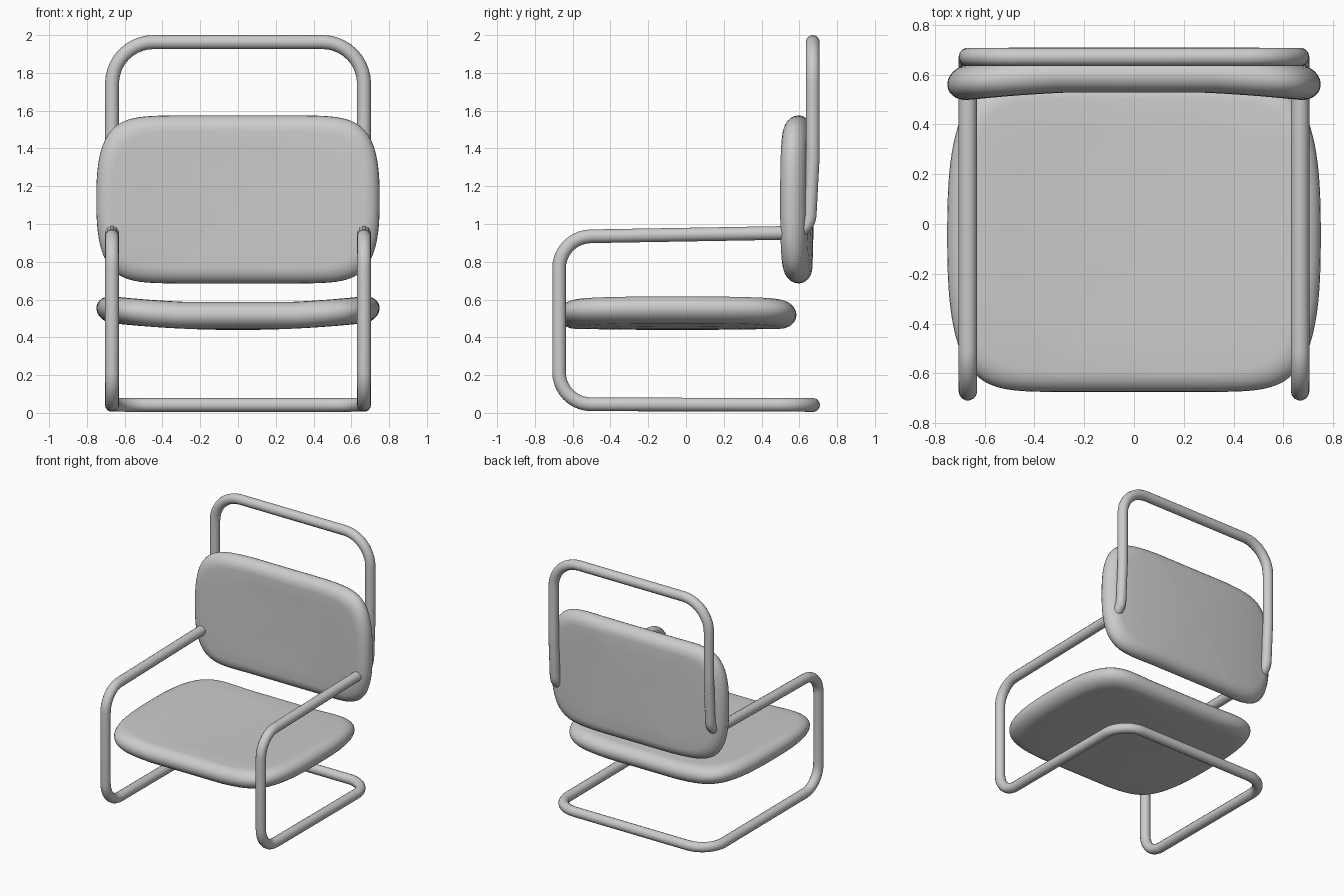
import bpy, bmesh, math
from mathutils import Vector

cube = bpy.data.objects.get("Cube")
if cube:
    bpy.data.objects.remove(cube, do_unlink=True)

grey = bpy.data.materials.new("soft grey")
grey.use_nodes = True
COLOUR = (0.6, 0.6, 0.6, 1)
grey.diffuse_color = COLOUR
grey.node_tree.nodes["Principled BSDF"].inputs["Base Color"].default_value = COLOUR


def signed_power(v, e):
    return math.copysign(abs(v) ** e, v)


def fillet(prev, corner, following, radius, steps=10):
    """Points of a round arc replacing one corner of a path."""
    a, b = (prev - corner).normalized(), (following - corner).normalized()
    half = a.angle(b) / 2
    centre = corner + (a + b).normalized() * radius / math.sin(half)
    reach = radius / math.tan(half)
    start = (corner + a * reach - centre).normalized()
    end = (corner + b * reach - centre).normalized()
    return [centre + start.slerp(end, i / steps) * radius for i in range(steps + 1)]


def cushion(name, a, b, location, tilt=0):
    """Rounded pad, bent so that its left and right sides rise."""
    half_thick, rim, bend, segments = 0.071, 0.085, 0.045, 96
    # cross-section from the bottom centre round the rim to the top centre
    flat = [0.03, 0.25, 0.5, 0.75]
    arc = [math.radians(d) for d in range(-90, 91, 15)]
    section = [(f, rim, -half_thick) for f in flat]
    section += [(1, rim * (1 - math.cos(t)), half_thick * math.sin(t)) for t in arc]
    section += [(f, rim, half_thick) for f in reversed(flat)]
    bm = bmesh.new()
    rings = []
    for scale, inset, z in section:
        ring = []
        for i in range(segments):
            t = 2 * math.pi * (i + 0.5) / segments
            x = (a - inset) * scale * signed_power(math.cos(t), 0.25)
            y = (b - inset) * scale * signed_power(math.sin(t), 0.75)
            ring.append(bm.verts.new((x, y, z + bend * (x / a) ** 2)))
        rings.append(ring)
    for low, high in zip(rings, rings[1:]):
        for i in range(segments):
            j = (i + 1) % segments
            bm.faces.new((low[i], low[j], high[j], high[i]))
    bm.faces.new(rings[0][::-1])
    bm.faces.new(rings[-1])
    mesh = bpy.data.meshes.new(name)
    bm.to_mesh(mesh)
    bm.free()
    mesh.shade_smooth()
    mesh.materials.append(grey)
    obj = bpy.data.objects.new(name, mesh)
    obj.location = location
    obj.rotation_euler.x = tilt
    bpy.context.collection.objects.link(obj)


# Tube frame: one closed loop, left half listed and mirrored
X = 0.667
half_path = [
    ((X, 0.672, 0.042), 0.18),    # floor, back corner
    ((X, -0.672, 0.046), 0.17),   # floor, front corner
    ((X, -0.672, 0.932), 0.17),   # arm, front corner
    ((X, 0.65, 0.955), 0.1),      # arm meets back post
    ((X, 0.671, 1.35), 0.5),      # back post
    ((X, 0.671, 1.963), 0.22),    # top corner
]
corners = [(Vector(p), r) for p, r in half_path]
corners += [(Vector((-p.x, p.y, p.z)), r) for p, r in reversed(corners)]
path = []
for i, (p, r) in enumerate(corners):
    path += fillet(corners[i - 1][0], p, corners[(i + 1) % len(corners)][0], r)

curve = bpy.data.curves.new("tube_frame", "CURVE")
curve.dimensions = "3D"
curve.bevel_depth = 0.037
curve.bevel_resolution = 5
spline = curve.splines.new("POLY")
spline.points.add(len(path) - 1)
for point, co in zip(spline.points, path):
    point.co = (*co, 1)
spline.use_cyclic_u = True
spline.use_smooth = True
curve.materials.append(grey)
bpy.context.collection.objects.link(bpy.data.objects.new("tube_frame", curve))

# Seat and backrest pads
cushion("seat", 0.75, 0.63, (0, -0.045, 0.51))
cushion("backrest", 0.75, 0.445, (0, 0.605, 1.13), math.radians(90))
